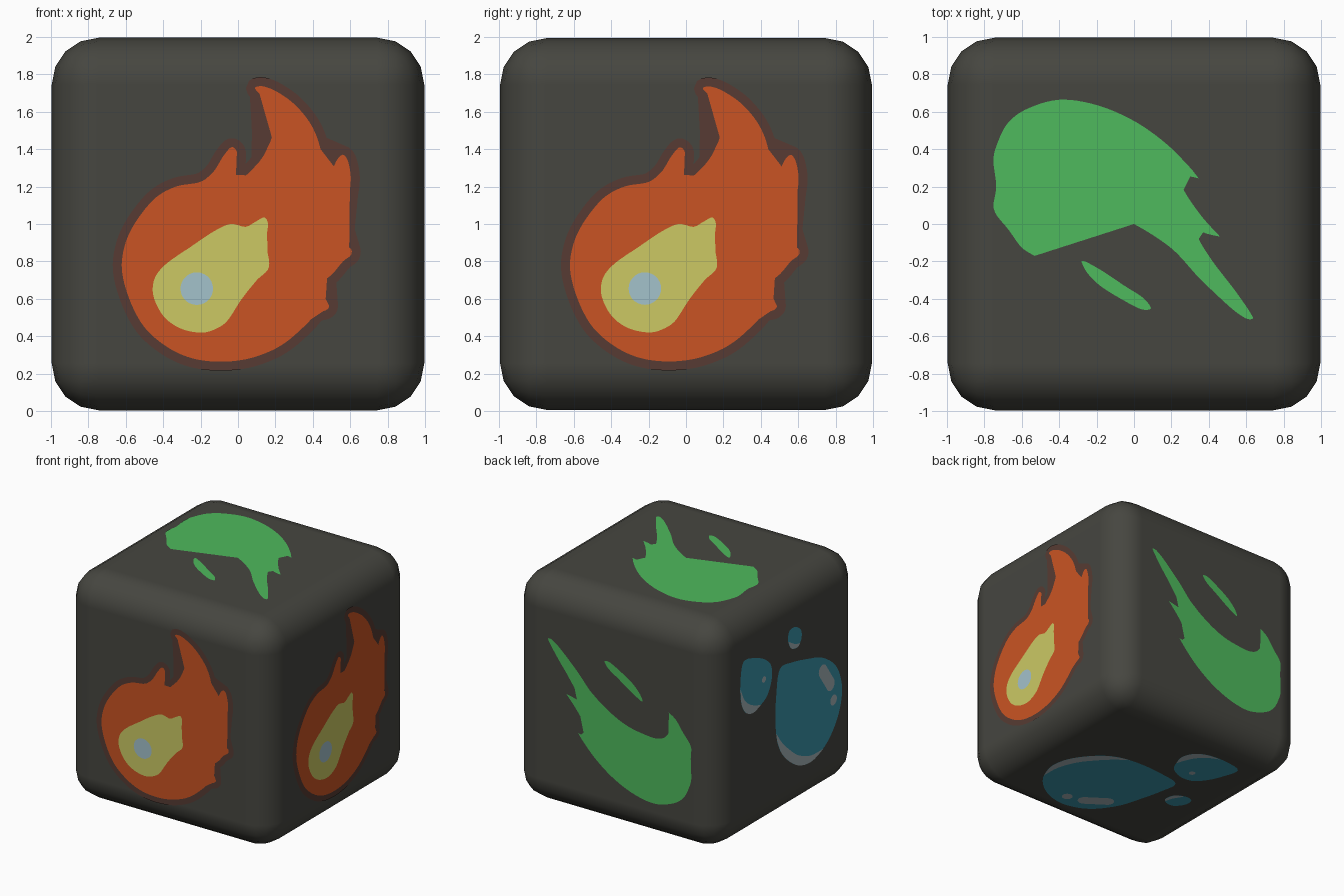
import bpy, bmesh, math
from mathutils import Vector, Matrix

if "Cube" in bpy.data.objects:
    bpy.data.objects.remove(bpy.data.objects["Cube"])

HALF = 0.994          # body half size; painted plates fill up to 1.0
STEP = 0.0015         # height between plate layers


def material(name, r, g, b):
    lin = [((c / 255 + 0.055) / 1.055) ** 2.4 for c in (r, g, b)]
    m = bpy.data.materials.new(name)
    m.diffuse_color = (*lin, 1)
    m.use_nodes = True
    m.node_tree.nodes["Principled BSDF"].inputs["Base Color"].default_value = m.diffuse_color
    return m


CHARCOAL = material("charcoal", 70, 70, 64)
GLOW = material("ember glow", 87, 59, 51)
ORANGE = material("flame orange", 202, 84, 35)
YELLOW = material("flame yellow", 204, 201, 100)
PALE = material("pale blue", 164, 194, 203)
GREEN = material("wind green", 78, 186, 93)
TEAL = material("water teal", 58, 150, 172)
SHINE = material("water shine", 165, 180, 185)


def smooth_outline(pts, n=6):
    """Closed spline through the points; a third value marks a sharp corner."""
    out, k = [], len(pts)
    P = [Vector(p[:2]) for p in pts]
    T = [Vector((0, 0)) if len(pts[i]) > 2 else (P[(i + 1) % k] - P[i - 1]) / 2
         for i in range(k)]
    for i in range(k):
        j = (i + 1) % k
        d = (P[j] - P[i]).length
        # limit the tangents so uneven spacing does not overshoot
        a, b = (t * min(1, d / max(t.length, 1e-6)) for t in (T[i], T[j]))
        for s in range(n):
            t = s / n
            out.append(P[i] * (2*t**3 - 3*t**2 + 1) + a * (t**3 - 2*t**2 + t)
                       + P[j] * (3*t**2 - 2*t**3) + b * (t**3 - t**2))
    area = sum(out[i - 1].x * p.y - p.x * out[i - 1].y for i, p in enumerate(out))
    return out if area > 0 else out[::-1]


def grow(outline, d):
    """Outline moved outwards, without the points that fold back."""
    res = []
    for i, p in enumerate(outline):
        t = (outline[(i + 1) % len(outline)] - outline[i - 1]).normalized()
        q = p + Vector((t.y, -t.x)) * d
        if min((q - o).length for o in outline) > d * 0.96:
            res.append(q)
    return res


def circle(x, y, r, n=28):
    return [Vector((x + r * math.cos(2 * math.pi * i / n),
                    y + r * math.sin(2 * math.pi * i / n))) for i in range(n)]


def capsule(a, b, r):
    a, b = Vector(a), Vector(b)
    ang = math.atan2(b.y - a.y, b.x - a.x) - math.pi / 2
    ring = [Vector((math.cos(ang + i * math.pi / 10), math.sin(ang + i * math.pi / 10))) * r
            for i in range(20)]
    return [b + v for v in ring[:11]] + [a + v for v in ring[10:] + ring[:1]]


def plate(name, outline, mat, u, v, layer):
    """Thin painted plate on the cube side spanned by u and v."""
    u, v = Vector(u), Vector(v)
    n = u.cross(v)
    bm = bmesh.new()
    h = HALF + layer * STEP
    bm.faces.new([bm.verts.new(u * p.x + v * p.y + n * h + Vector((0, 0, 1)))
                  for p in outline])
    bmesh.ops.triangulate(bm, faces=bm.faces[:])
    me = bpy.data.meshes.new(name)
    bm.to_mesh(me)
    bm.free()
    me.materials.append(mat)
    bpy.context.collection.objects.link(bpy.data.objects.new(name, me))


# Rounded cube body
bpy.ops.mesh.primitive_cube_add(size=2 * HALF, location=(0, 0, 1))
body = bpy.context.object
body.name = "cube_body"
body.data.materials.append(CHARCOAL)
bpy.ops.object.shade_smooth()
bev = body.modifiers.new("rounding", 'BEVEL')
bev.width, bev.segments, bev.limit_method = 0.25, 4, 'NONE'
bev.harden_normals = True

# Flame outlines (height measured from the ground)
flame = [(.09, 1.725), (.13, 1.735), (.2, 1.71), (.3, 1.64), (.39, 1.53), (.44, 1.4),
         (.45, 1.26, 1), (.5, 1.29), (.53, 1.345), (.56, 1.37), (.585, 1.34), (.602, 1.25),
         (.59, 1.15), (.55, 1.05), (.48, .96), (.455, .91, 1), (.54, .885), (.6, .87),
         (.603, .835), (.56, .8), (.5, .73), (.43, .68), (.38, .65, 1), (.43, .61),
         (.485, .565), (.47, .54), (.42, .525), (.37, .47), (.27, .38), (.18, .325),
         (.05, .28), (-.1, .265), (-.25, .285), (-.38, .345), (-.5, .45), (-.58, .6),
         (-.62, .76), (-.6, .9), (-.54, 1.02), (-.44, 1.14), (-.33, 1.2), (-.2, 1.225),
         (-.13, 1.28), (-.08, 1.36), (-.035, 1.41), (-.005, 1.38), (-.02, 1.3), (0, 1.25),
         (.05, 1.265), (.12, 1.34), (.17, 1.43), (.19, 1.53), (.17, 1.62), (.13, 1.68)]
core = [(-.455, .64), (-.44, .72), (-.38, .79), (-.25, .88), (-.13, .96), (-.04, 1.0),
        (.04, .985), (.09, 1.01), (.14, 1.035), (.16, 1.0), (.15, .9), (.165, .77), (.1, .7),
        (.02, .6), (-.06, .48), (-.13, .435), (-.2, .42), (-.3, .44), (-.38, .49), (-.43, .56)]
down = Vector((0, 1))
flame, core = ([p - down for p in smooth_outline(o)] for o in (flame, core))

for side, u in (("front", (1, 0, 0)), ("right", (0, 1, 0))):
    v = (0, 0, 1)
    plate(side + "_flame_glow", grow(flame, 0.048), GLOW, u, v, 1)
    plate(side + "_flame", flame, ORANGE, u, v, 2)
    plate(side + "_flame_core", core, YELLOW, u, v, 3)
    plate(side + "_flame_heart", circle(-.22, -.345, .087), PALE, u, v, 4)

# Wind gust and its sliver
gust = [(-.53, -.17, 1), (-.6, -.125), (-.67, -.03), (-.735, .05), (-.75, .1), (-.735, .2),
        (-.75, .33), (-.74, .4), (-.68, .53), (-.58, .61), (-.4, .663), (-.2, .635), (0, .55),
        (.17, .43), (.3, .3), (.345, .243, 1), (.275, .255), (.25, .22), (.29, .14),
        (.37, .03), (.46, -.068, 1), (.4, -.055), (.345, -.04), (.345, -.08), (.42, -.2),
        (.55, -.37), (.635, -.5), (.6, -.505), (.52, -.45), (.35, -.29), (.2, -.13), (0, 0),
        (-.15, .06), (-.3, .085), (-.41, .09), (-.49, .06), (-.54, -.01), (-.55, -.08)]
sliver = [(-.28, -.2), (-.26, -.2), (-.17, -.25), (-.05, -.33), (.05, -.395), (.09, -.45),
          (.04, -.455), (-.06, -.405), (-.18, -.33), (-.25, -.26)]
for side, v in (("top", (0, 1, 0)), ("back", (0, 0, -1))):
    plate(side + "_gust", smooth_outline(gust), GREEN, (1, 0, 0), v, 2)
    plate(side + "_gust_sliver", smooth_outline(sliver), GREEN, (1, 0, 0), v, 2)

# Water drops, each with a pale lower rim
drops = {
    "big_drop": [(-.13, .34), (.04, .335), (.25, .285), (.44, .225), (.6, .12), (.69, 0),
                 (.73, -.18), (.67, -.38), (.52, -.55), (.32, -.63), (.16, -.61), (.02, -.53),
                 (-.1, -.41), (-.165, -.28), (-.19, -.1), (-.18, .12)],
    "small_drop": [(-.63, .595), (-.45, .56), (-.33, .5), (-.25, .42), (-.24, .3), (-.3, .18),
                   (-.4, .125), (-.5, .1), (-.6, .14), (-.66, .24), (-.675, .4)],
    "tiny_drop": [(0, .62), (.08, .63), (.16, .575), (.17, .5), (.12, .44), (.03, .46),
                  (-.015, .54)]}
rims = {
    "big_drop": [(-.18, -.2, 1), (-.165, -.28), (-.1, -.41), (.02, -.53), (.16, -.61),
                 (.32, -.63), (.47, -.58, 1), (.3, -.575), (.13, -.51), (0, -.41), (-.11, -.3)],
    "small_drop": [(-.672, .37, 1), (-.66, .24), (-.6, .14), (-.5, .1), (-.39, .13, 1),
                   (-.47, .155), (-.55, .195), (-.62, .26)],
    "tiny_drop": [(-.013, .535, 1), (.03, .46), (.12, .44), (.145, .465, 1), (.085, .478),
                  (.03, .51)]}
for side, v in (("left", (0, 0, 1)), ("bottom", (-1, 0, 0))):
    u = (0, -1, 0)
    for name in drops:
        plate(f"{side}_{name}", smooth_outline(drops[name]), TEAL, u, v, 2)
        plate(f"{side}_{name}_rim", smooth_outline(rims[name]), SHINE, u, v, 3)
    plate(side + "_big_drop_shine", capsule((.46, .1), (.57, -.06), .055), SHINE, u, v, 3)
    plate(side + "_big_drop_dot", circle(.61, -.21, .045), SHINE, u, v, 3)
    plate(side + "_small_drop_dot", circle(-.35, .335, .027), SHINE, u, v, 3)
